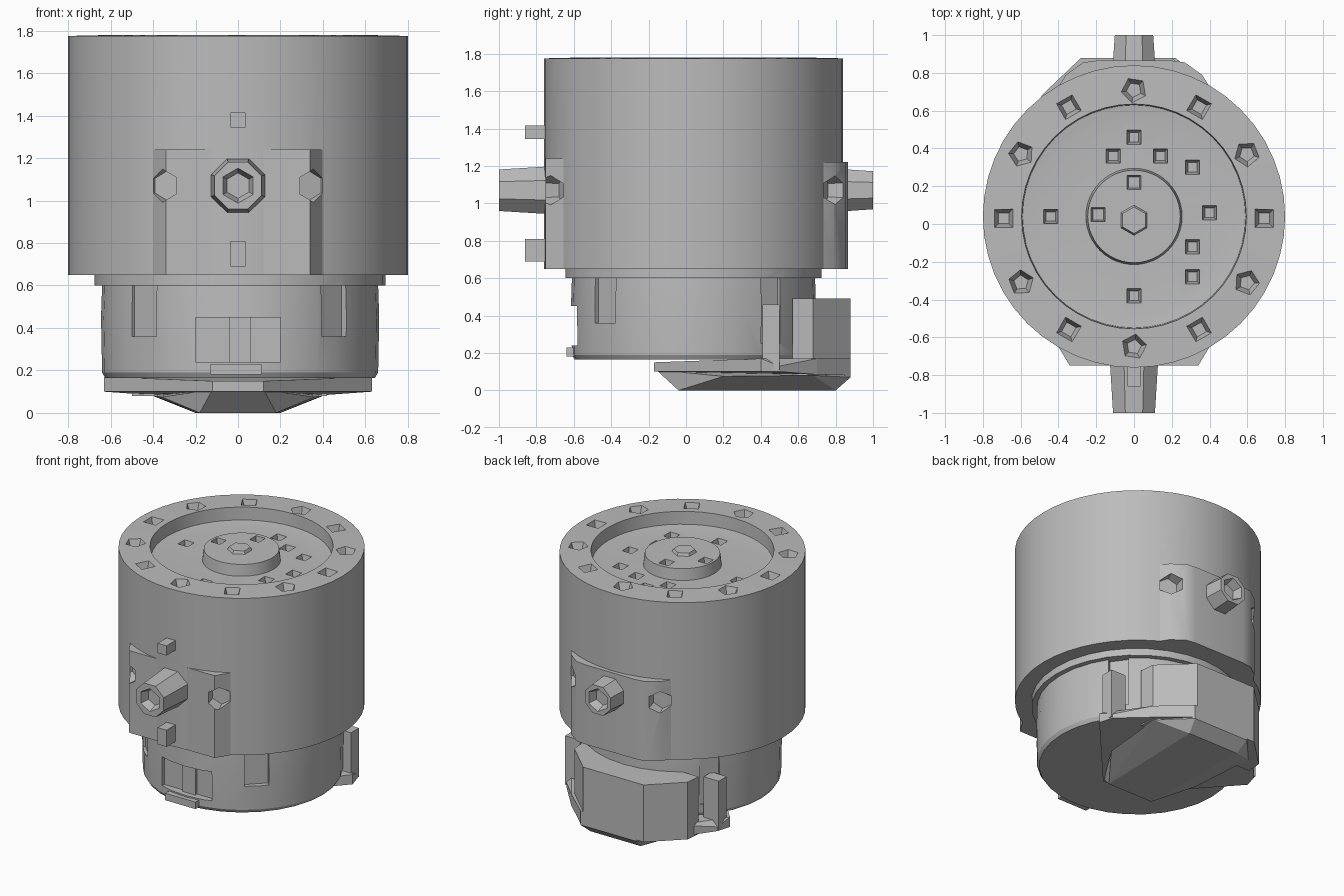
import bpy, bmesh
from math import sin, cos, pi, radians
from mathutils import Vector, Matrix

if "Cube" in bpy.data.objects:
    bpy.data.objects.remove(bpy.data.objects["Cube"])

grey = bpy.data.materials.new("cast_grey")
grey.use_nodes = True
grey.diffuse_color = (0.5, 0.5, 0.5, 1)
grey.node_tree.nodes["Principled BSDF"].inputs["Base Color"].default_value = grey.diffuse_color


def finish(name, bm):
    bmesh.ops.recalc_face_normals(bm, faces=bm.faces)
    mesh = bpy.data.meshes.new(name)
    bm.to_mesh(mesh)
    bm.free()
    mesh.materials.append(grey)
    obj = bpy.data.objects.new(name, mesh)
    bpy.context.collection.objects.link(obj)
    return obj


def add_cone(bm, start, end, r1, r2, sides, spin=0.0):
    """Closed tapered prism from start to end."""
    a, b = Vector(start), Vector(end)
    rot = (b - a).to_track_quat('Z', 'Y').to_matrix().to_4x4()
    mat = Matrix.Translation((a + b) / 2) @ rot @ Matrix.Rotation(spin, 4, 'Z')
    bmesh.ops.create_cone(bm, cap_ends=True, segments=sides, radius1=r1,
                          radius2=r2, depth=(b - a).length, matrix=mat)


def add_box(bm, lo, hi, turn=0.0):
    lo, hi = Vector(lo), Vector(hi)
    mat = (Matrix.Translation((lo + hi) / 2) @ Matrix.Rotation(turn, 4, 'Z')
           @ Matrix.Diagonal((*(hi - lo), 1)))
    bmesh.ops.create_cube(bm, size=1, matrix=mat)


def prism(name, half, z0, z1, shift=0.0):
    """Extruded outline, mirrored from its +x half, then shifted in x."""
    outline = half + [(-x, y) for x, y in reversed(half)]
    bm = bmesh.new()
    face = bm.faces.new([bm.verts.new((x + shift, y, z0)) for x, y in outline])
    top = bmesh.ops.extrude_face_region(bm, geom=[face])["geom"]
    bmesh.ops.translate(bm, vec=(0, 0, z1 - z0),
                        verts=[v for v in top if isinstance(v, bmesh.types.BMVert)])
    return finish(name, bm)


def lathe(name, profile, centre, sides):
    """Spin a radius-height profile that begins and ends on the axis."""
    bm = bmesh.new()
    verts = [bm.verts.new((r, 0, z)) for r, z in profile]
    edges = [bm.edges.new(p) for p in zip(verts, verts[1:])]
    bmesh.ops.spin(bm, geom=verts + edges, axis=(0, 0, 1), cent=(0, 0, 0),
                   steps=sides, angle=2 * pi, use_duplicate=False)
    bmesh.ops.remove_doubles(bm, verts=bm.verts, dist=0.0005)
    bmesh.ops.translate(bm, verts=bm.verts, vec=centre)
    return finish(name, bm)


def hull(name, half):
    """Convex block around points mirrored in x."""
    bm = bmesh.new()
    for x, y, z in half:
        bm.verts.new((x, y, z))
        bm.verts.new((-x, y, z))
    bmesh.ops.convex_hull(bm, input=bm.verts)
    bmesh.ops.delete(bm, geom=[v for v in bm.verts if not v.link_faces], context='VERTS')
    return finish(name, bm)


def cut(obj, bm):
    cutter = finish("cutter", bm)
    mod = obj.modifiers.new("cut", 'BOOLEAN')
    mod.operation, mod.solver, mod.object = 'DIFFERENCE', 'EXACT', cutter
    bpy.context.view_layer.objects.active = obj
    bpy.ops.object.modifier_apply(modifier=mod.name)
    bpy.data.objects.remove(cutter)


def smooth(obj, degrees):
    bpy.ops.object.select_all(action='DESELECT')
    obj.select_set(True)
    bpy.context.view_layer.objects.active = obj
    bpy.ops.object.shade_smooth_by_angle(angle=radians(degrees))


# Main drum with the ring-shaped recess and central boss on its top
drum = lathe("drum", [(0, 0.65), (0.8, 0.65), (0.8, 1.775), (0.595, 1.78), (0.59, 1.69),
                      (0.5, 1.68), (0.255, 1.68), (0.245, 1.76), (0, 1.76)], (0, 0.04, 0), 48)
# Mounting pads on the front and back of the drum
front_pad = prism("front_pad", [(0.4, -0.55), (0.4, -0.65), (0.34, -0.75)], 0.65, 1.24)
back_pad = prism("back_pad", [(0.43, 0.68), (0.36, 0.79), (0.27, 0.855), (0.2, 0.865)],
                 0.65, 1.22)

pits = bmesh.new()
for i in range(12):
    a = i * pi / 6
    x, y = 0.69 * cos(a), 0.03 + 0.68 * sin(a)
    add_cone(pits, (x, y, 1.71), (x, y, 1.82), 0.04, 0.085, 4 + i % 2, a + pi / 4)
for x, y in [(0, 0.46), (0.31, 0.3), (0.4, 0.06), (0.31, -0.12), (0.31, -0.28),
             (0, -0.38), (-0.44, 0.04), (-0.11, 0.36), (0.14, 0.36)]:
    add_cone(pits, (x, y, 1.62), (x, y, 1.7), 0.035, 0.06, 4, pi / 4)
for x, y in [(-0.19, 0.05), (0, 0.22)]:
    add_cone(pits, (x, y, 1.7), (x, y, 1.8), 0.04, 0.06, 4, pi / 4)
cut(drum, pits)

# Bolt holes beside each port, sunk through the pads into the drum
for target, y, out in ((front_pad, -0.66, -1), (back_pad, 0.74, 1)):
    for part in (target, drum):
        holes = bmesh.new()
        for x in (-0.35, 0.35):
            add_cone(holes, (x * 0.95, y, 1.07), (x * 1.1, y + out * 0.15, 1.07), 0.07, 0.09, 6)
        cut(part, holes)
smooth(drum, 25)
smooth(back_pad, 32)

bm = bmesh.new()
add_cone(bm, (0, 0.02, 1.74), (0, 0.02, 1.78), 0.09, 0.07, 6)
finish("centre_peg", bm)

# Octagonal ports with hollow ends
for name, y0, y1, r0, r1 in (("front_port", -0.7, -1.0, 0.14, 0.12),
                             ("back_port", 0.8, 1.0, 0.125, 0.11)):
    out = 1 if y1 > 0 else -1
    bm = bmesh.new()
    add_cone(bm, (0, y0, 1.07), (0, y1, 1.07), r0, r1, 8, pi / 8)
    port = finish(name, bm)
    bm = bmesh.new()
    add_cone(bm, (0, y1 - out * 0.06, 1.07), (0, y1 + out * 0.02, 1.07), 0.06, 0.09, 6)
    cut(port, bm)

# Bolt pegs above and below the front port
for name, z, h in (("upper_peg", 1.38, 0.035), ("lower_peg", 0.75, 0.06)):
    bm = bmesh.new()
    add_box(bm, (-0.035, -0.86, z - h), (0.035, -0.7, z + h))
    finish(name, bm)

# Lower body with collar, front window and corner pockets
body = lathe("lower_body", [(0, 0.165), (0.635, 0.165), (0.65, 0.19), (0.655, 0.45), (0.65, 0.6),
                            (0.685, 0.6), (0.685, 0.66), (0, 0.66)], (0.01, 0.04, 0), 32)
cuts = bmesh.new()
add_box(cuts, (-0.2, -0.8, 0.24), (0.2, -0.55, 0.45))
for s in (-1, 1):
    add_box(cuts, (s * 0.48 - 0.08, -0.53, 0.36), (s * 0.48 + 0.08, -0.39, 0.6), s * pi / 4)
    add_box(cuts, (s * 0.57 - 0.1, 0.43, 0.25), (s * 0.57 + 0.1, 0.56, 0.6), s * pi / 5)
cut(body, cuts)
smooth(body, 25)

# Small lugs and tabs on the lower body
lugs = bmesh.new()
add_box(lugs, (-0.13, -0.64, 0.18), (0.11, -0.56, 0.23))
add_box(lugs, (-0.04, -0.57, 0.24), (0.06, -0.5, 0.45))
for s in (-1, 1):
    add_box(lugs, (s * 0.55 - 0.06, 0.41, 0.11), (s * 0.55 + 0.06, 0.5, 0.46))
finish("body_lugs", lugs)

# Wall wrapping the back of the lower body, set slightly to one side
prism("rear_wall", [(0.38, 0.57), (0.46, 0.57), (0.45, 0.68), (0.24, 0.88)], 0.08, 0.49, -0.04)

# Sump under the body: a flat flange and a deeper keel below it
hull("sump_flange", [(0.12, -0.17, 0.1), (0.12, -0.17, 0.15), (0.63, 0.4, 0.1),
                     (0.63, 0.4, 0.17), (0.6, 0.5, 0.1), (0.6, 0.5, 0.13),
                     (0.42, 0.7, 0.085), (0.42, 0.7, 0.17), (0.22, 0.88, 0.08),
                     (0.22, 0.88, 0.17)])
hull("sump_keel", [(0.18, -0.04, 0), (0.2, 0.8, 0), (0.22, 0.88, 0.07), (0.12, -0.16, 0.11),
                   (0.36, 0.2, 0.075), (0.4, 0.68, 0.08), (0.22, 0.88, 0.1)])
